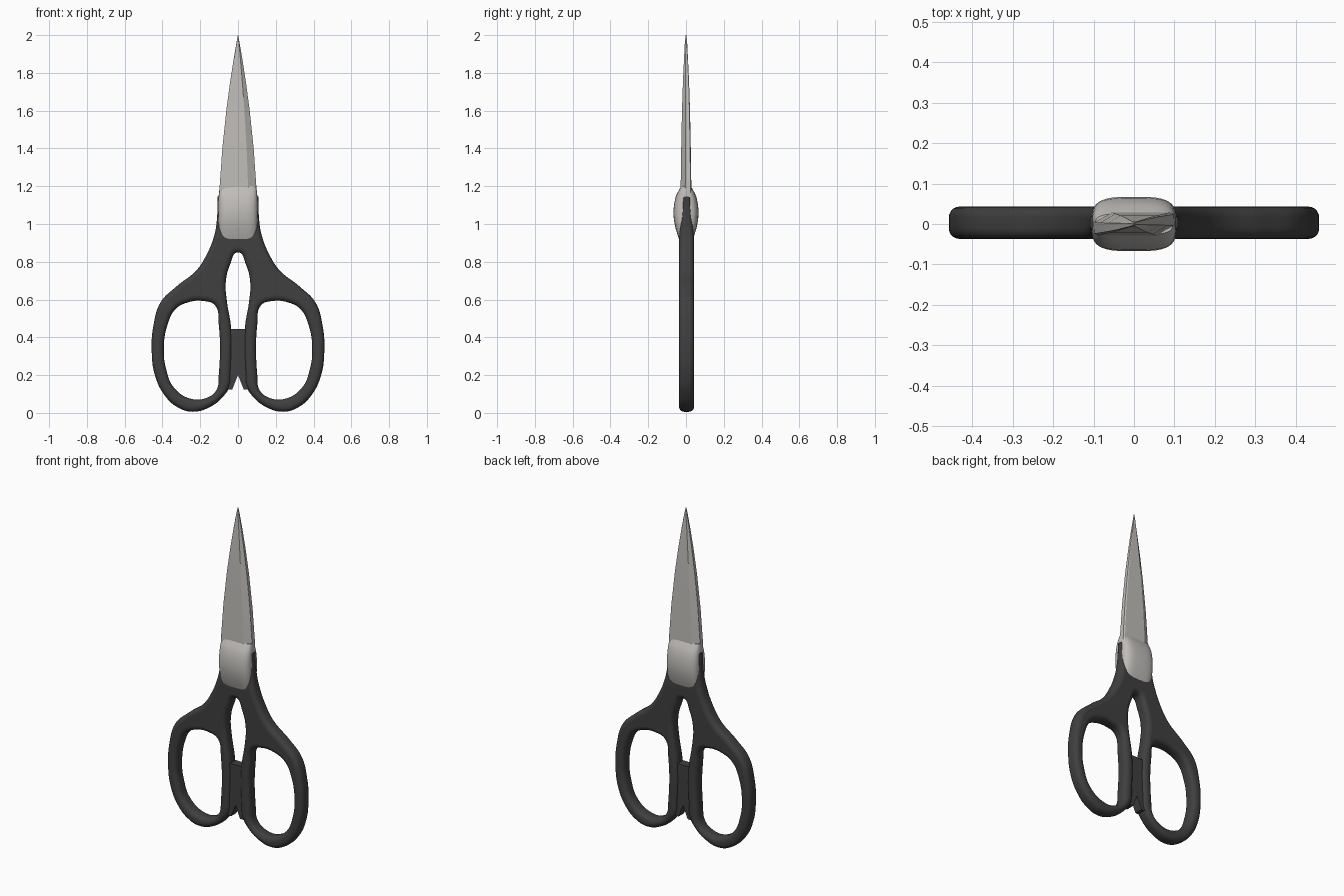
import bpy, bmesh, math

if "Cube" in bpy.data.objects:
    bpy.data.objects.remove(bpy.data.objects["Cube"])


def material(name, rgb):
    m = bpy.data.materials.new(name)
    m.diffuse_color = (*rgb, 1)
    m.use_nodes = True
    m.node_tree.nodes["Principled BSDF"].inputs["Base Color"].default_value = m.diffuse_color
    return m


STEEL = material("brushed steel", (0.53, 0.51, 0.485))
DARK = material("dark grey plastic", (0.05, 0.05, 0.05))


def finish(ob, mat, angle=35):
    ob.data.materials.clear()
    ob.data.materials.append(mat)
    bpy.ops.object.select_all(action='DESELECT')
    ob.select_set(True)
    bpy.context.view_layer.objects.active = ob
    bpy.ops.object.shade_smooth_by_angle(angle=math.radians(angle))


def loft(name, rings, mat, angle=35):
    """Skin a list of equal-length point rings and cap both ends."""
    bm = bmesh.new()
    vs = [[bm.verts.new(p) for p in r] for r in rings]
    n = len(rings[0])
    for a, b in zip(vs, vs[1:]):
        for i in range(n):
            j = (i + 1) % n
            bm.faces.new((a[i], a[j], b[j], b[i]))
    bm.faces.new(vs[0])
    bm.faces.new(vs[-1])
    bmesh.ops.recalc_face_normals(bm, faces=bm.faces)
    me = bpy.data.meshes.new(name)
    bm.to_mesh(me)
    bm.free()
    ob = bpy.data.objects.new(name, me)
    bpy.context.collection.objects.link(ob)
    finish(ob, mat, angle)
    return ob


def plate(name, loops, extrude, bevel, sharp=()):
    """Rounded plate from closed smooth outlines in the xz plane."""
    cu = bpy.data.curves.new(name, 'CURVE')
    cu.dimensions, cu.fill_mode = '2D', 'BOTH'
    cu.extrude, cu.bevel_depth, cu.offset = extrude, bevel, -bevel
    cu.bevel_resolution, cu.resolution_u = 4, 8
    for pts in loops:
        s = cu.splines.new('BEZIER')
        s.bezier_points.add(len(pts) - 1)
        s.use_cyclic_u = True
        for bp, (x, z) in zip(s.bezier_points, pts):
            bp.co = (x, z, 0)
            t = 'VECTOR' if z in sharp else 'AUTO'
            bp.handle_left_type = bp.handle_right_type = t
    ob = bpy.data.objects.new(name, cu)
    bpy.context.collection.objects.link(ob)
    bpy.ops.object.select_all(action='DESELECT')
    ob.select_set(True)
    bpy.context.view_layer.objects.active = ob
    bpy.ops.object.convert(target='MESH')
    ob = bpy.context.object
    for v in ob.data.vertices:
        x, y, z = v.co
        v.co = (x, -z, y)
    return ob


# handles: outer outline of the right half, mirrored, with finger holes
half = [(.109, 1.145), (.112, 1.02), (.127, .935), (.165, .84), (.22, .755), (.325, .67),
        (.41, .585), (.448, .46), (.457, .33), (.44, .2), (.39, .095),
        (.32, .03), (.24, .006), (.145, .033), (.08, .085), (.045, .14),
        (.037, .22), (.036, .445), (.06, .6), (.065, .69), (.042, .785)]
outline = half + [(0, .85)] + [(-x, z) for x, z in reversed(half)]
hole = [(.102, .2), (.102, .47), (.122, .57), (.18, .592), (.265, .585),
        (.33, .55), (.372, .47), (.393, .335), (.38, .23), (.34, .135),
        (.25, .075), (.165, .08), (.115, .12)]
handles = plate("handles", [outline, hole, [(-x, z) for x, z in hole]],
                .013, .027, sharp=(1.145,))
for v in handles.data.vertices:
    # thin the neck where it slips under the bolster
    t = min(max((v.co.z - .92) / .2, 0), 1)
    v.co.y = v.co.y * (1 - .42 * t) + .003
finish(handles, DARK, 50)

# bumper block joining the two finger loops
bump = [(-.06, .445), (.06, .445), (.06, .125), (.03, .125), (0, .2),
        (-.03, .125), (-.06, .125)]
loft("bumper", [[(x, y, z) for x, z in bump] for y in (-.024, .028)], DARK)

# bolster: domed steel shell over the pivot (z, half width, half depth)
rings = []
for z, w, d in [(.88, .085, .02), (.905, .092, .031), (.93, .097, .041), (.98, .103, .056),
                (1.02, .105, .064), (1.06, .105, .067), (1.10, .104, .064),
                (1.14, .103, .056), (1.165, .101, .046), (1.185, .098, .034),
                (1.20, .095, .026)]:
    ring = []
    for i in range(40):
        a = 2 * math.pi * i / 40
        c, s = math.cos(a), math.sin(a)
        ring.append((w * math.copysign(abs(c) ** .57, c),
                     d * math.copysign(abs(s) ** .57, s), z))
    rings.append(ring)
loft("bolster", rings, STEEL, 60)

# blades: flat outside, ground bevel on the cutting edge, back one turned round
section = [(-1, 0), (-1, -.85), (-.9, -1), (.55, -1), (1, -.12), (1, 0)]
stations = [(1.1, .1, .029), (1.2, .097, .028), (1.4, .083, .025),
            (1.6, .062, .021), (1.75, .042, .016), (1.88, .022, .010),
            (1.96, .008, .006), (2.0, .001, .002)]
for name, k in (("front_blade", 1), ("back_blade", -1)):
    loft(name, [[(k * u * w, k * (v * d - .0003), z) for u, v in section]
                for z, w, d in stations], STEEL, 20)
